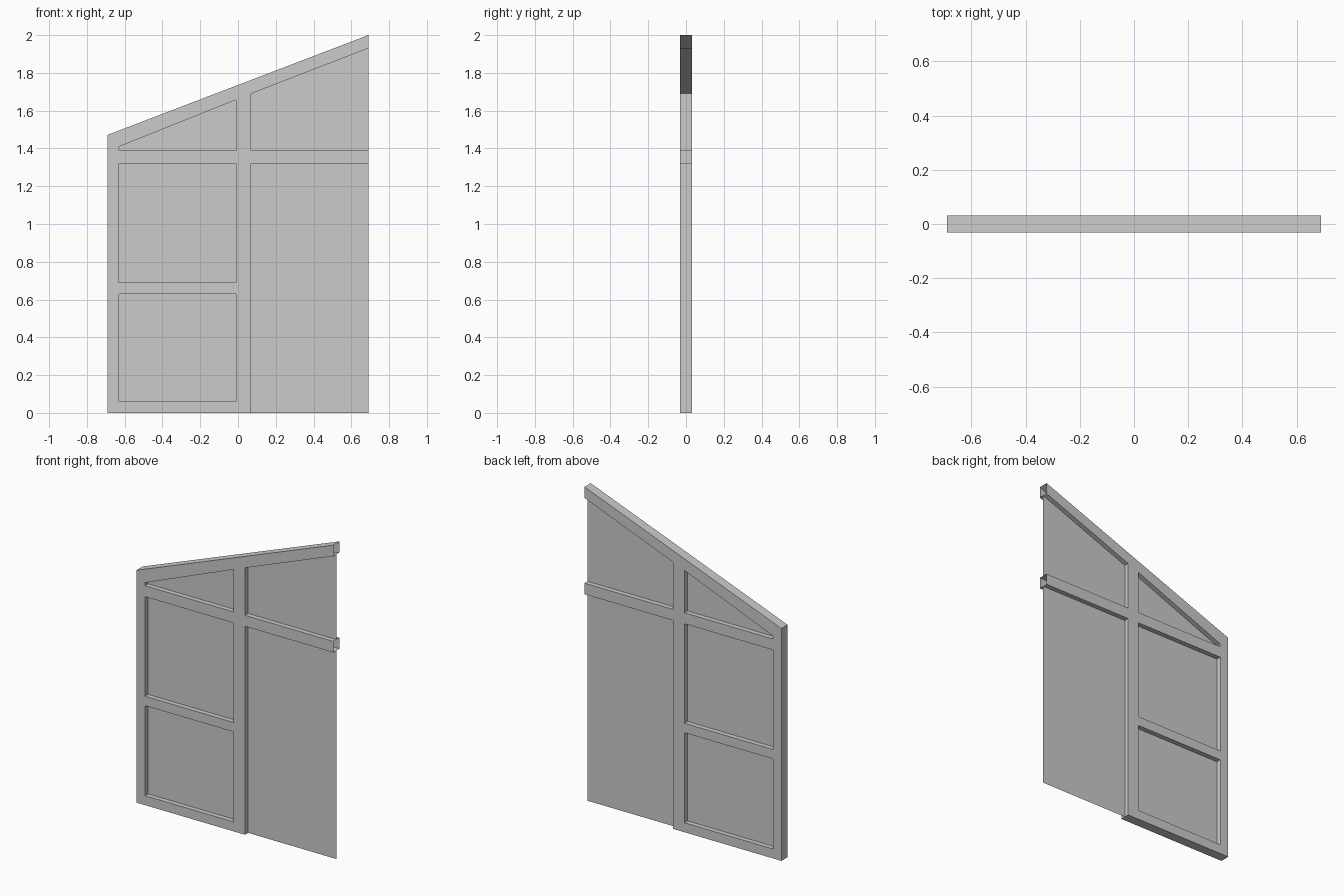
import bpy, bmesh

if "Cube" in bpy.data.objects:
    bpy.data.objects.remove(bpy.data.objects["Cube"])

T = 0.031                                   # half thickness of the frame
X = [-0.69, -0.63, -0.01, 0.07, 0.69]       # stile edges
Z = [0, 0.06, 0.63, 0.69, 1.32, 1.39]       # rail edges
INNER = [1.395, 1.409, 1.658, 1.69, 1.93]   # underside of sloping top rail
OUTER = [1.472 + (x + 0.69) * 0.528 / 1.38 for x in X]


def height(col, row):
    return (Z + [INNER[col], OUTER[col]])[row]


def make_object(name, bm):
    bmesh.ops.remove_doubles(bm, verts=bm.verts, dist=1e-5)
    mesh = bpy.data.meshes.new(name)
    bm.to_mesh(mesh)
    bm.free()
    obj = bpy.data.objects.new(name, mesh)
    bpy.context.collection.objects.link(obj)
    return obj


# Openings as (column, first row, end row)
openings = [("lower_left_pane", 1, 1, 2), ("middle_left_pane", 1, 3, 4),
            ("upper_left_pane", 1, 5, 6), ("upper_right_pane", 3, 5, 6),
            ("lower_right_pane", 3, 0, 4)]
empty = {(c, r) for _, c, a, b in openings for r in range(a, b)}

# Frame: hollow shell of stiles and rails, left open at the right-hand end
bm = bmesh.new()
for c in range(4):
    for r in range(7):
        if (c, r) in empty:
            continue
        pts = [(X[i], height(i, j)) for i, j in
               ((c, r), (c + 1, r), (c + 1, r + 1), (c, r + 1))]
        bm.faces.new([bm.verts.new((x, -T, z)) for x, z in pts])
bmesh.ops.remove_doubles(bm, verts=bm.verts, dist=1e-5)
front = bm.faces[:]
border = [e for e in bm.edges if e.is_boundary]
copy = bmesh.ops.duplicate(bm, geom=front)
vmap = copy["vert_map"]
for v in [g for g in copy["geom"] if isinstance(g, bmesh.types.BMVert)]:
    v.co.y = T
for e in border:
    a, b = e.verts
    if min(a.co.x, b.co.x) < X[-1] - 1e-4:
        bm.faces.new((a, b, vmap[b], vmap[a]))
bmesh.ops.recalc_face_normals(bm, faces=bm.faces)
# Make sure the front faces outward
bm.faces.ensure_lookup_table()
bm.normal_update()
if sum(f.normal.y for f in bm.faces if f.calc_center_median().y < -T * 0.9) > 0:
    bmesh.ops.reverse_faces(bm, faces=bm.faces)
make_object("window_frame", bm)

# Panes: single sheets at mid depth
for name, c, a, b in openings:
    bm = bmesh.new()
    bm.faces.new([bm.verts.new((X[i], 0, height(i, j))) for i, j in
                  ((c, a), (c + 1, a), (c + 1, b), (c, b))])
    make_object(name, bm)
